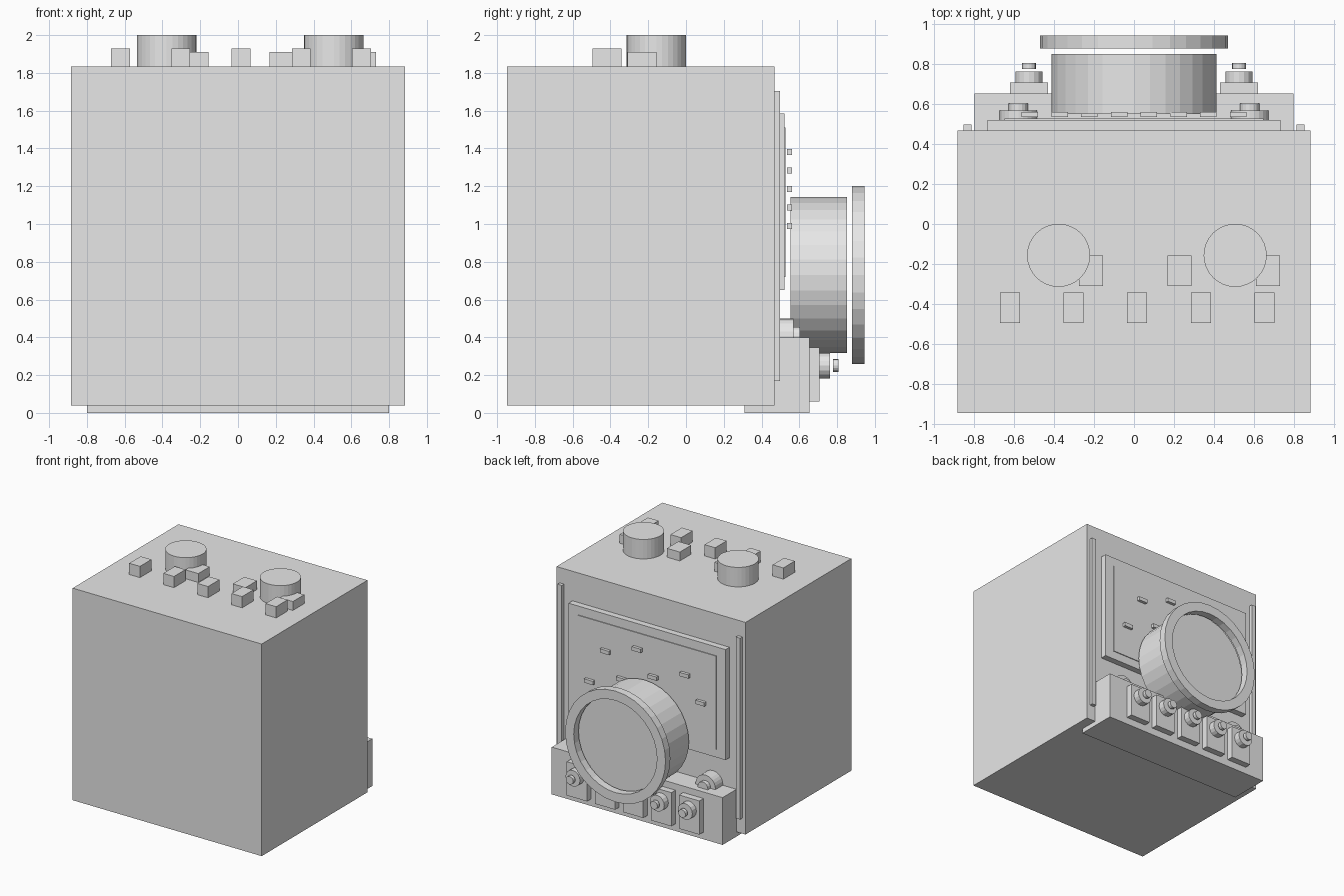
import bpy, bmesh, math
from mathutils import Matrix

default = bpy.data.objects.get("Cube")
if default:
    bpy.data.objects.remove(default, do_unlink=True)

grey = bpy.data.materials.new("light grey")
grey.use_nodes = True
grey.diffuse_color = (0.8, 0.8, 0.8, 1)
grey.node_tree.nodes["Principled BSDF"].inputs["Base Color"].default_value = (0.8, 0.8, 0.8, 1)


def finish(name, bm):
    bmesh.ops.recalc_face_normals(bm, faces=bm.faces)
    mesh = bpy.data.meshes.new(name)
    bm.to_mesh(mesh)
    bm.free()
    mesh.materials.append(grey)
    obj = bpy.data.objects.new(name, mesh)
    bpy.context.collection.objects.link(obj)
    return obj


def box(name, x, y, z):
    """Box from (low, high) ranges on each axis."""
    bm = bmesh.new()
    size = [r[1] - r[0] for r in (x, y, z)]
    mid = [(r[0] + r[1]) / 2 for r in (x, y, z)]
    bmesh.ops.create_cube(bm, size=1, matrix=Matrix.Translation(mid) @ Matrix.Diagonal((*size, 1)))
    return finish(name, bm)


def around(centre, width):
    return (centre - width / 2, centre + width / 2)


def cylinder(name, centre, radius, length, axis="Y", sides=32):
    bm = bmesh.new()
    turn = Matrix.Rotation(math.pi / 2, 4, "X") if axis == "Y" else Matrix()
    bmesh.ops.create_cone(bm, cap_ends=True, segments=sides, radius1=radius, radius2=radius,
                          depth=length, matrix=Matrix.Translation(centre) @ turn)
    return finish(name, bm)


def rod(name, x, z, radius, y, sides=32):
    """Cylinder along y between two y values."""
    return cylinder(name, (x, sum(y) / 2, z), radius, y[1] - y[0], "Y", sides)


def ring(name, z, outer, inner, y, sides=32):
    """Flat ring with a rectangular section, spun about the y axis."""
    bm = bmesh.new()
    section = [(inner, y[0]), (outer, y[0]), (outer, y[1]), (inner, y[1])]
    loop = [bm.verts.new((r, d, z)) for r, d in section]
    edges = [bm.edges.new((loop[i], loop[(i + 1) % 4])) for i in range(4)]
    bmesh.ops.spin(bm, geom=loop + edges, cent=(0, 0, z), axis=(0, 1, 0),
                   angle=math.tau, steps=sides, use_merge=True)
    bmesh.ops.remove_doubles(bm, verts=bm.verts, dist=0.0001)
    return finish(name, bm)


# Cabinet and rear panel
BACK = 0.468
TOP = 1.835
box("cabinet", (-0.885, 0.885), (-0.947, BACK), (0.04, TOP))
box("rear_panel", (-0.735, 0.735), (BACK, 0.521), (0.65, 1.585))
box("rear_panel_inset", (-0.65, 0.65), (0.521, 0.528), (0.72, 1.51))
for side in (-1, 1):
    box("rear_rail", around(side * 0.835, 0.04), (BACK, 0.498), (0.17, 1.705))

# Knobs and buttons on the top
for x in (-0.378, 0.507):
    cylinder("top_knob", (x, -0.157, (TOP + 2) / 2), 0.158, 2 - TOP, "Z")
for i in range(5):
    box("front_button", around(-0.622 + i * 0.319, 0.1), (-0.495, -0.342), (TOP, 1.93))
for i in range(3):
    box("rear_button", around(-0.215 + i * 0.443, 0.12), (-0.31, -0.157), (TOP, 1.91))

# Small lugs staggered across the panel
for i in range(8):
    level = (1 + 2 * i) % 5
    box("panel_lug", around((i - 3.5) * 0.149, 0.083), (0.535, 0.56),
        around(0.99 + level * 0.098, 0.032))

# Large round housing with its rim
rod("round_housing", 0, 0.73, 0.414, (0.552, 0.853))
ring("housing_rim", 0.73, 0.47, 0.39, (0.88, 0.945))

# Terminal block with five bolted plates
box("terminal_block", (-0.8, 0.8), (0.31, 0.653), (0, 0.4))
for i in range(5):
    x = (i - 2) * 0.263
    box("terminal_plate", around(x, 0.19), (0.653, 0.708), (0.06, 0.345))
    rod("terminal_nut", x, 0.25, 0.068, (0.708, 0.763), 16)
    rod("terminal_tip", x, 0.25, 0.034, (0.777, 0.807), 16)

# Side plugs above the terminal block
for side in (-1, 1):
    rod("plug_body", side * 0.58, 0.407, 0.093, (BACK, 0.568), 24)
    rod("plug_tip", side * 0.58, 0.407, 0.048, (0.568, 0.604), 16)
